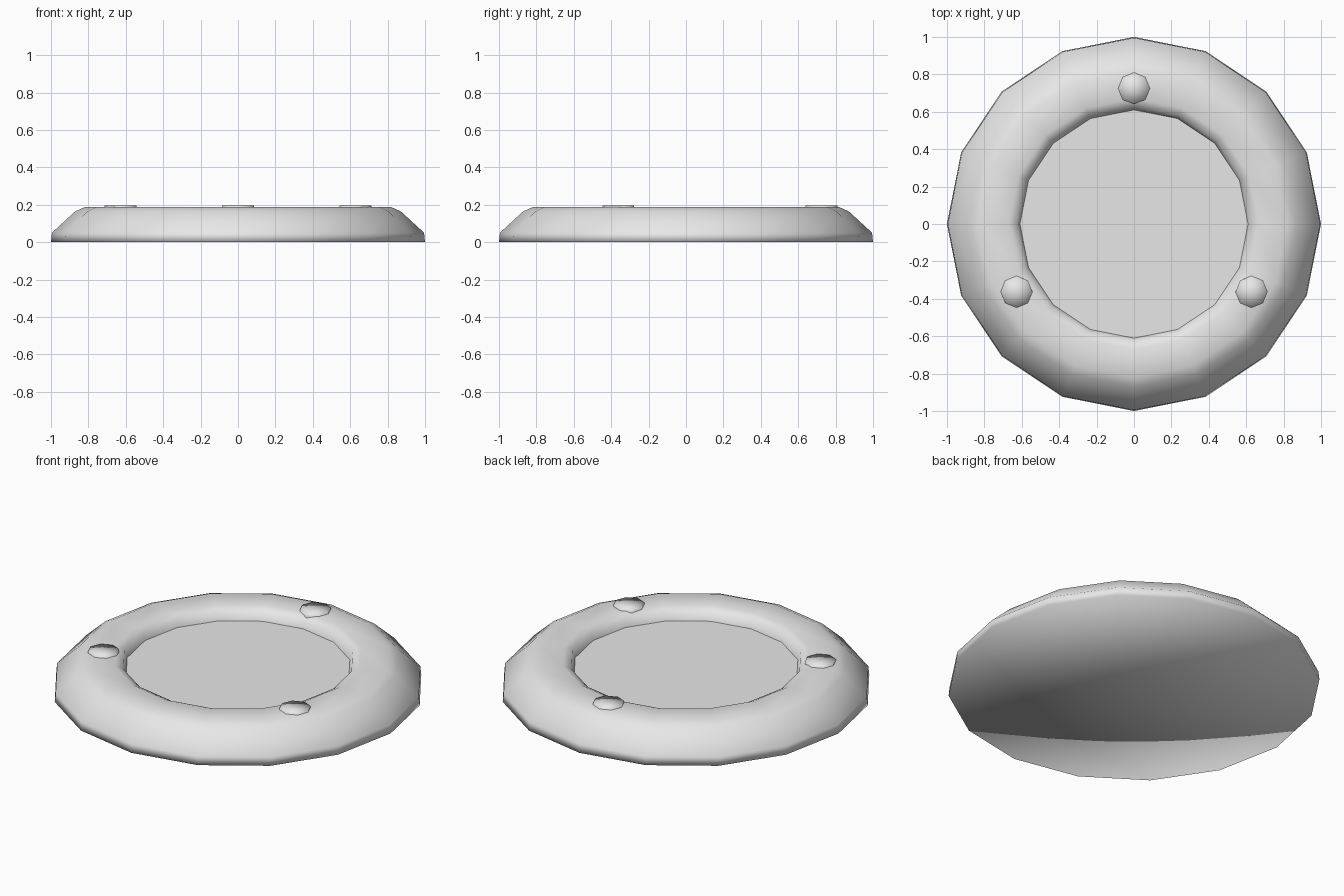
import bpy
import bmesh
from math import cos, sin, pi, radians

SIDES = 16

old = bpy.data.objects.get("Cube")
if old:
    bpy.data.objects.remove(old, do_unlink=True)

# One light grey for every part
grey = bpy.data.materials.new("light_grey")
grey.use_nodes = True
colour = (0.8, 0.8, 0.8, 1)
grey.diffuse_color = colour
grey.node_tree.nodes["Principled BSDF"].inputs["Base Color"].default_value = colour


def lathe(name, profile, sides, centre=(0, 0), smooth=True):
    """Turn (radius, height) points about z; radius 0 makes a pole."""
    bm = bmesh.new()
    rings = []
    for r, z in profile:
        if r == 0:
            rings.append([bm.verts.new((0, 0, z))] * sides)
        else:
            rings.append([bm.verts.new((r * cos(2 * pi * i / sides),
                                        r * sin(2 * pi * i / sides), z))
                          for i in range(sides)])
    for a, b in zip(rings, rings[1:]):
        for i in range(sides):
            j = (i + 1) % sides
            corners = dict.fromkeys((a[i], a[j], b[j], b[i]))
            face = bm.faces.new(list(corners))
            face.smooth = smooth
    mesh = bpy.data.meshes.new(name)
    bm.to_mesh(mesh)
    bm.free()
    mesh.materials.append(grey)
    obj = bpy.data.objects.new(name, mesh)
    obj.location = (*centre, 0)
    bpy.context.collection.objects.link(obj)
    return obj


# Rounded ring with a closed underside
lathe("ring_body", [(0, 0), (1, 0), (0.995, 0.05), (0.87, 0.165), (0.82, 0.187),
                    (0.67, 0.187), (0.625, 0.165), (0.61, 0.12)], SIDES)

# Flat recessed floor inside the ring
lathe("recessed_floor", [(0.612, 0.12), (0, 0.12)], SIDES, smooth=False)

# Three low studs spaced evenly around the ring
for i, angle in enumerate((90, 210, 330)):
    a = radians(angle)
    lathe(f"stud_{i + 1}", [(0.085, 0.17), (0.085, 0.195), (0, 0.195)], 8,
          centre=(0.725 * cos(a), 0.725 * sin(a)))
